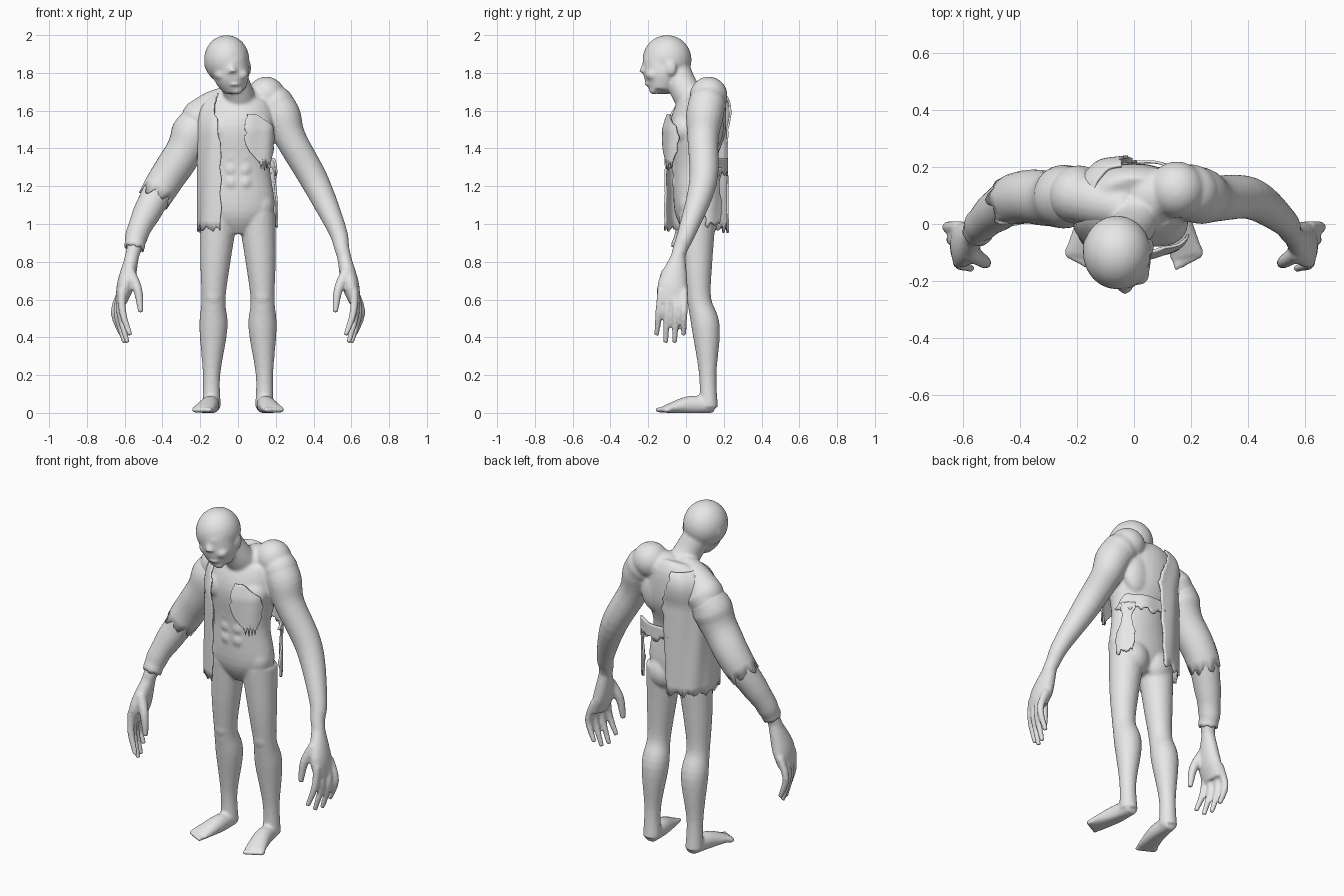
import bpy, bmesh, math, random
from mathutils import Vector, Matrix

random.seed(4)
default_cube = bpy.data.objects.get("Cube")
if default_cube:
    bpy.data.objects.remove(default_cube, do_unlink=True)

colour = (0.8, 0.8, 0.8, 1)
grey = bpy.data.materials.new("plain grey")
grey.use_nodes = True
grey.diffuse_color = colour
grey.node_tree.nodes["Principled BSDF"].inputs["Base Color"].default_value = colour
STEPS = 5


def spline(rows):
    """Smooth path through rows of numbers."""
    rows = [Vector(row) for row in rows]
    last = len(rows) - 1
    path = []
    for i in range(last):
        start, end = rows[i], rows[i + 1]
        leave = (end - rows[max(i - 1, 0)]) / 2
        arrive = (rows[min(i + 2, last)] - start) / 2
        for step in range(STEPS):
            t = step / STEPS
            ease = t * t * (3 - 2 * t)
            path.append(start + (end - start) * ease
                        + leave * (t * (1 - t) ** 2) - arrive * (t * t * (1 - t)))
    return path + [rows[last]]


def bridge(bm, rings, wrap):
    """Quads between neighbouring rings of vertices."""
    for lower, upper in zip(rings, rings[1:]):
        count = len(lower)
        for k in range(count if wrap else count - 1):
            m = (k + 1) % count
            bm.faces.new((lower[k], lower[m], upper[m], upper[k]))


def loft(bm, path, sides=20, closed=True, grow=0, ragged=0, ridges=0):
    """Tube along a path of x, y, z, radius and optional second radius."""
    centres = [Vector(point[:3]) for point in path]
    run = (centres[-1] - centres[0]).normalized()
    reference = Vector((0, 1, 0)) if abs(run.x) > 0.8 else Vector((1, 0, 0))
    rings = []
    for i, point in enumerate(path):
        ahead = centres[min(i + 1, len(centres) - 1)]
        tangent = (ahead - centres[max(i - 1, 0)]).normalized()
        across = (reference - tangent * reference.dot(tangent)).normalized()
        beside = tangent.cross(across)
        # cloth starts flush and loosens along the limb
        loose = grow * min(1, i / STEPS * 2 - 1)
        ring = []
        for k in range(sides):
            angle = math.tau * k / sides
            fold = 1 + ridges * math.sin(2 * i + math.sin(angle))
            offset = (across * math.cos(angle) * (point[3] + loose)
                      + beside * math.sin(angle) * (point[-1] + loose))
            place = centres[i] + offset * fold
            if i == len(path) - 1:
                place += tangent * ragged * (math.sin(k * 1.3) + random.uniform(-1, 1))
            ring.append(bm.verts.new(place))
        rings.append(ring)
    bridge(bm, rings, wrap=True)
    if closed:
        bm.faces.new(rings[0][::-1])
        bm.faces.new(rings[-1])


def ball(bm, x, y, z, width, depth, height):
    matrix = Matrix.Translation((x, y, z)) @ Matrix.Diagonal((width, depth, height, 1))
    bmesh.ops.create_uvsphere(bm, u_segments=24, v_segments=16, radius=1, matrix=matrix)


def finish(name, bm):
    bmesh.ops.recalc_face_normals(bm, faces=bm.faces)
    for face in bm.faces:
        face.smooth = True
    mesh = bpy.data.meshes.new(name)
    bm.to_mesh(mesh)
    bm.free()
    mesh.materials.append(grey)
    ob = bpy.data.objects.new(name, mesh)
    bpy.context.collection.objects.link(ob)
    return ob


flesh = bmesh.new()

# torso, neck and uneven shoulders
loft(flesh, spline([(0, .06, .95, .06, .06), (0, .05, 1.07, .19, .11), (0, .04, 1.3, .17, .11),
                    (0, .06, 1.5, .2, .15), (0, .09, 1.65, .18, .12), (0, .08, 1.7, .1, .08)]),
     sides=32)
loft(flesh, spline([(.01, .08, 1.6, .11), (0, 0, 1.7, .08), (-.04, -.05, 1.8, .08)]))
loft(flesh, spline([(-.02, .05, 1.67, .07), (-.12, .08, 1.62, .09), (-.22, .1, 1.56, .09)]))
ball(flesh, .15, .12, 1.68, .1, .1, .1)
ball(flesh, .2, .11, 1.63, .1, .1, .1)
ball(flesh, -.2, .1, 1.56, .1, .1, .1)
ball(flesh, .06, .1, 1.65, .1, .1, .09)

# head, tilted towards its right, with brow, nose and lips
ball(flesh, -.06, -.1, 1.87, .12, .13, .13)
loft(flesh, spline([(-.05, -.13, 1.87, .1), (-.03, -.13, 1.77, .092), (-.01, -.135, 1.7, .055)]))
ball(flesh, -.05, -.195, 1.86, .07, .035, .025)
loft(flesh, spline([(-.04, -.21, 1.85, .018), (-.03, -.225, 1.8, .025)]))
for lip in (1.765, 1.74):
    ball(flesh, -.02, -.195, lip, .035, .025, .01)
ball(flesh, -.01, -.17, 1.71, .035, .025, .025)

# arms: the right one mirrors the left, hanging from a lower shoulder
left_arm = spline([(.17, .12, 1.67, .09), (.23, .1, 1.58, .1), (.28, .09, 1.45, .083),
                   (.41, .09, 1.22, .074), (.525, .01, .97, .05), (.55, -.03, .87, .04),
                   (.57, -.05, .8, .036)])
right_arm = [Vector((-x, y, z - max(0, z - 1) * .13, r)) for x, y, z, r in left_arm]
loft(flesh, left_arm)
loft(flesh, right_arm)

# paired parts
for side in (-1, 1):
    def limb(*rows, sides=20):
        loft(flesh, spline([(side * x, *rest) for x, *rest in rows]), sides)

    def bulge(x, *rest):
        ball(flesh, side * x, *rest)

    # muscles of the trunk: buttock, breast, shoulder blade, hip and belly
    bulge(.08, .09, 1.02, .09, .08, .1)
    bulge(.09, 0, 1.5, .1, .08, .09)
    bulge(.1, .14, 1.52, .09, .06, .13)
    bulge(.11, .03, 1.1, .08, .07, .1)
    for row in range(3):
        bulge(.035, -.045, 1.22 + row * .07, .04, .03, .045)

    # cheek and ear
    ball(flesh, side * .055 - .035, -.175, 1.79, .035, .04, .03)
    ball(flesh, side * .11 - .055, -.08, 1.84 - side * .015, .015, .03, .04)

    # leg, kneecap and foot
    limb((.1, .06, 1.05, .1), (.12, .06, .8, .08), (.13, .07, .6, .064),
         (.13, .105, .45, .075), (.14, .115, .2, .046), (.14, .12, .03, .05))
    bulge(.13, .035, .62, .045, .035, .06)
    limb((.135, .15, .04, .04, .04), (.15, .02, .04, .05, .05), (.185, -.11, .02, .06, .02))
    for toe in range(5):
        bulge(.15 + toe * .02, toe * .01 - .14, .016, .014, .025, .016)

    # palm, four hanging fingers and thumb
    limb((.56, -.04, .83, .036, .038), (.595, -.07, .68, .046, .08), (.62, -.07, .58, .028, .07))
    for finger in range(4):
        root = finger * .04 - .13
        tip = root * 1.2
        outer = .04 if finger in (0, 3) else 0
        curl = finger * .015
        limb((.615, root, .65, .022), (.61 + curl, (root + tip) / 2, .53, .02),
             (.57 + curl, tip, .37 + outer, .014), sides=12)
    limb((.575, -.1, .75, .03), (.53, -.13, .65, .025), (.515, -.14, .53, .015), sides=12)

for vert in flesh.verts:
    vert.co.z = max(vert.co.z, 0)
body = finish("body", flesh)
blend = body.modifiers.new("blend", 'REMESH')
blend.mode = 'VOXEL'
blend.voxel_size = .008
blend.use_smooth_shade = True
soften = body.modifiers.new("soften", 'SMOOTH')
soften.iterations = 9


def cloth(name, bm):
    solid = finish(name, bm).modifiers.new("cloth", 'SOLIDIFY')
    solid.thickness = .01
    solid.offset = 0


def squared(value):
    return math.copysign(abs(value) ** .8, value)


def sheet(name, rows, columns=30, tear=.01):
    """Torn cloth round the trunk; rows of height, first and last angle from the front."""
    bm = bmesh.new()
    grid = []
    for i, (z, first, last) in enumerate(spline(rows)):
        slope = max(0, z - 1.5)
        shrink = math.sqrt(1 - (slope * 4.4) ** 3)
        first += random.uniform(-2, 2)
        last += random.uniform(-2, 2)
        line = []
        for k in range(columns + 1):
            angle = math.radians(first + (last - first) * k / columns)
            fold = shrink * (1 + .015 * math.sin(angle * 9 + z * 6))
            drop = tear * (math.sin(k * .9) + random.uniform(-1, 1)) if i == 0 else 0
            line.append(bm.verts.new((-.21 * fold * squared(math.sin(angle)),
                                      .05 + slope / 4 - .17 * fold * squared(math.cos(angle)),
                                      z + drop)))
        grid.append(line)
    bridge(bm, grid, wrap=False)
    cloth(name, bm)


# torn jacket: its right half, and scraps left on the other side
sheet("jacket_right_half", [(.97, 20, 174), (1.3, 22, 178), (1.5, 24, 180),
                            (1.62, 34, 172), (1.69, 45, 165)], columns=48)
sheet("chest_scrap", [(1.32, -28, -50), (1.4, -8, -60), (1.5, -8, -60), (1.58, -8, -22)],
      tear=.02)
sheet("back_strap", [(1.27, 174, 262), (1.35, 174, 240)])
sheet("hip_scrap", [(1, 226, 256), (1.1, 220, 258), (1.2, 226, 246), (1.3, 218, 248)],
      columns=14)

# sleeve, torn open at the elbow, over a wrinkled cuff
shoulder, elbow, wrist = STEPS // 2, 3 * STEPS, 5 * STEPS
for name, part, grow, ragged, ridges in (
        ("upper_sleeve", right_arm[shoulder:elbow + 2], .012, .015, .01),
        ("lower_sleeve", right_arm[elbow - 4:wrist + 1], .007, .003, .03)):
    bm = bmesh.new()
    loft(bm, part, sides=32, closed=False, grow=grow, ragged=ragged, ridges=ridges)
    cloth(name, bm)
